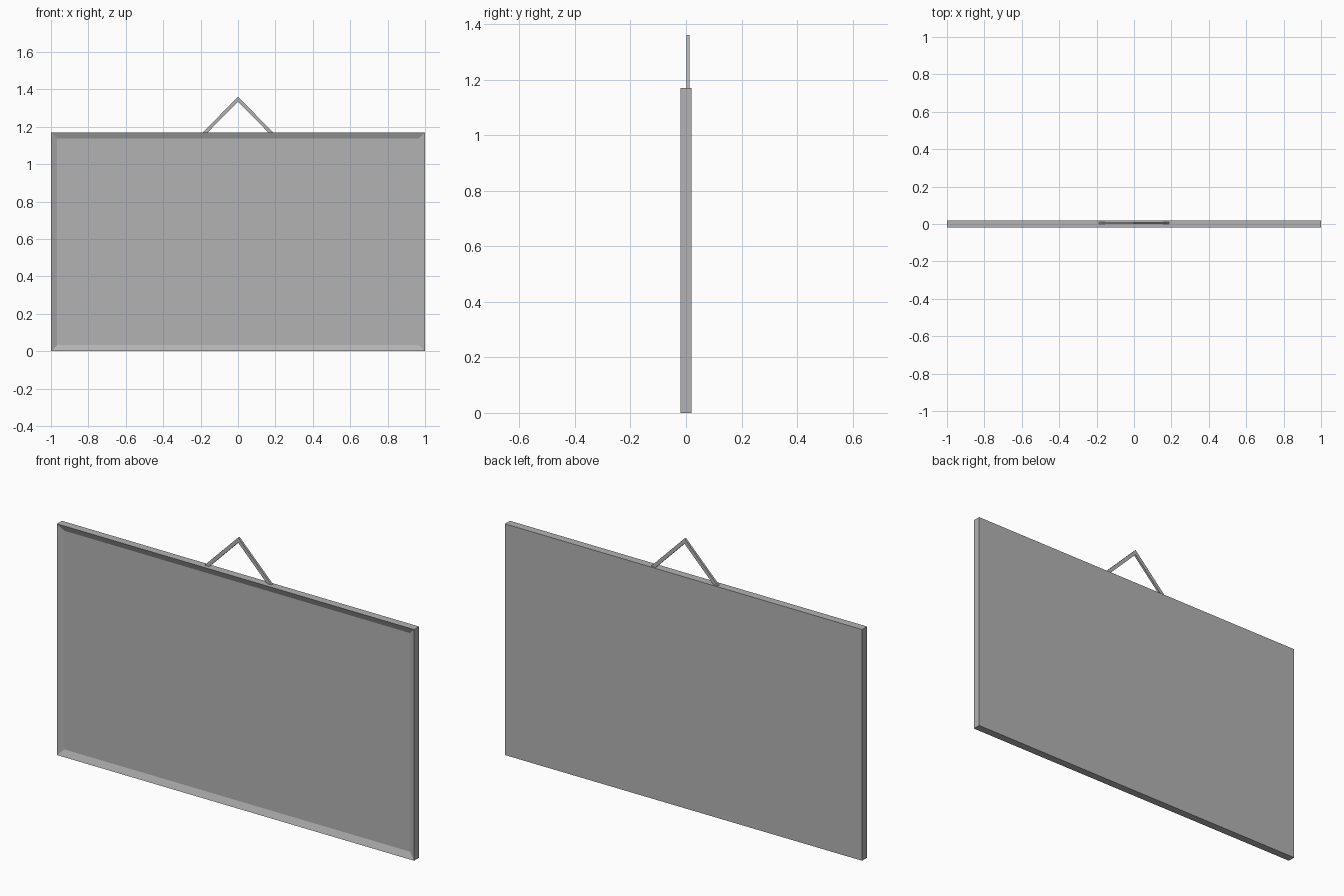
import bpy, bmesh

cube = bpy.data.objects.get("Cube")
if cube:
    bpy.data.objects.remove(cube, do_unlink=True)

GREY = (0.45, 0.45, 0.45, 1)
mat = bpy.data.materials.new("plain grey")
mat.use_nodes = True
mat.diffuse_color = GREY
mat.node_tree.nodes["Principled BSDF"].inputs["Base Color"].default_value = GREY

HEIGHT, HALF_DEPTH = 1.17, 0.02
RIM, RECESS = 0.045, 0.014


def finish(name, bm):
    bmesh.ops.recalc_face_normals(bm, faces=bm.faces)
    mesh = bpy.data.meshes.new(name)
    bm.to_mesh(mesh)
    bm.free()
    mesh.materials.append(mat)
    obj = bpy.data.objects.new(name, mesh)
    bpy.context.collection.objects.link(obj)
    return obj


# Board: a thin slab whose front face is inset and pushed back
bm = bmesh.new()
bmesh.ops.create_cube(bm, size=1)
for v in bm.verts:
    v.co = (v.co.x * 2, v.co.y * 2 * HALF_DEPTH, (v.co.z + 0.5) * HEIGHT)
bm.normal_update()
front = min(bm.faces, key=lambda f: f.calc_center_median().y)
bmesh.ops.inset_region(bm, faces=[front], thickness=RIM)
for v in front.verts:
    v.co.y += RECESS
finish("framed_board", bm)

# Hanger: a flat bent strip standing on the top edge
bm = bmesh.new()
outer, inner, peak, dip = 0.188, 0.162, 1.36, 1.334
profile = [(-outer, HEIGHT), (0, peak), (outer, HEIGHT),
           (inner, HEIGHT), (0, dip), (-inner, HEIGHT)]
face = bm.faces.new([bm.verts.new((x, 0.001, z)) for x, z in profile])
strip = bmesh.ops.extrude_face_region(bm, geom=[face])["geom"]
for v in strip:
    if isinstance(v, bmesh.types.BMVert):
        v.co.y += 0.011
finish("hanger", bm)
